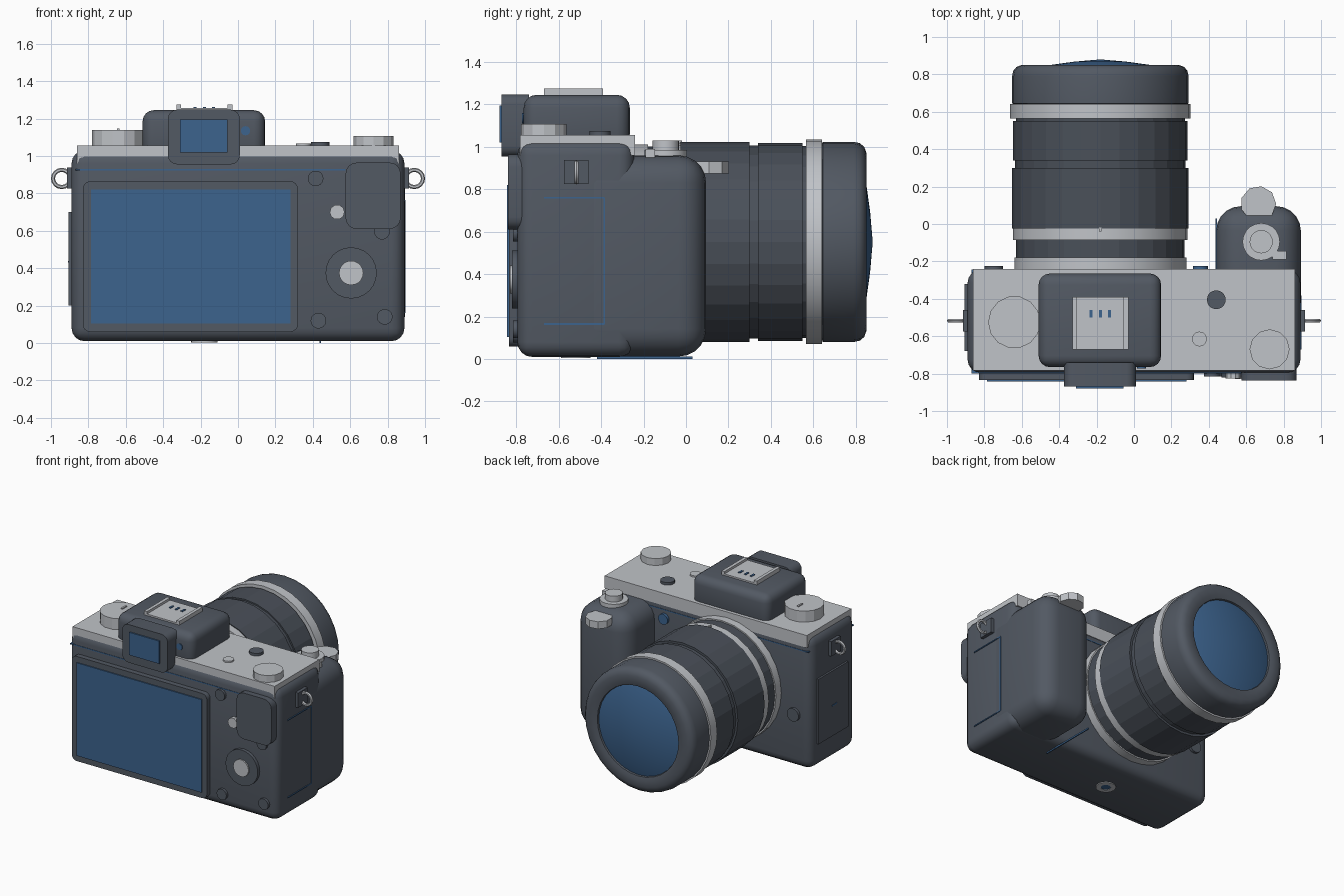
import bpy, bmesh
from math import radians, pi, cos, sin
from mathutils import Matrix, Vector

if "Cube" in bpy.data.objects:
    bpy.data.objects.remove(bpy.data.objects["Cube"], do_unlink=True)


def material(name, color):
    m = bpy.data.materials.new(name)
    m.use_nodes = True
    m.diffuse_color = (*color, 1)
    m.node_tree.nodes["Principled BSDF"].inputs["Base Color"].default_value = (*color, 1)
    return m


DARK = material("slate body", (0.085, 0.1, 0.125))
RUBBER = material("dark rubber", (0.068, 0.08, 0.1))
SILVER = material("silver metal", (0.53, 0.55, 0.58))
BLUE = material("blue glass", (0.045, 0.125, 0.27))


def finish(name, bm, mat, smooth=True):
    bmesh.ops.recalc_face_normals(bm, faces=bm.faces)
    me = bpy.data.meshes.new(name)
    bm.to_mesh(me)
    bm.free()
    me.materials.append(mat)
    if smooth:
        me.shade_smooth()
        me.set_sharp_from_angle(angle=radians(32))
    ob = bpy.data.objects.new(name, me)
    bpy.context.collection.objects.link(ob)
    return ob


def box(name, x, y, z, mat, r=0, axis=None, seg=4):
    """Box between ranges; edges rounded, optionally only those along one axis."""
    bm = bmesh.new()
    bmesh.ops.create_cube(bm, size=1)
    lo, hi = (Vector(v) for v in zip(x, y, z))
    for v in bm.verts:
        v.co = (lo + hi) / 2 + v.co * (hi - lo)
    if r:
        edges = [e for e in bm.edges if axis is None or
                 abs((e.verts[0].co - e.verts[1].co).normalized()["xyz".index(axis)]) > 0.9]
        bmesh.ops.bevel(bm, geom=edges, offset=r, segments=seg, profile=0.5, affect='EDGES')
    return finish(name, bm, mat)


def lathe(name, profile, center, axis, mat, n=24, smooth=True):
    """Spin (radius, height) points around the z or y axis."""
    bm = bmesh.new()
    rings = []
    for r, h in profile:
        count = n if r > 0 else 1
        pts = [(r * cos(2 * pi * i / n), r * sin(2 * pi * i / n), h) for i in range(count)]
        if axis == 'y':
            pts = [(a, h, b) for a, b, h in pts]
        rings.append([bm.verts.new(Vector(p) + Vector(center)) for p in pts])
    for a, b in zip(rings, rings[1:]):
        for i in range(n):
            j = (i + 1) % n
            if len(a) == 1:
                bm.faces.new((a[0], b[i], b[j]))
            elif len(b) == 1:
                bm.faces.new((a[i], a[j], b[0]))
            else:
                bm.faces.new((a[i], a[j], b[j], b[i]))
    return finish(name, bm, mat, smooth)


def disc(name, center, axis, r, h0, h1, mat, n=20, smooth=True):
    return lathe(name, [(0, h0), (r, h0), (r, h1), (0, h1)], center, axis, mat, n, smooth)


# Body, grip and top plate
box("body", (-0.89, 0.89), (-0.795, -0.245), (0.01, 1.03), DARK, 0.07)
box("grip", (0.44, 0.892), (-0.55, 0.095), (0.012, 0.96), DARK, 0.13, seg=5)
box("top_plate", (-0.86, 0.86), (-0.783, -0.24), (0.96, 1.055), SILVER)
box("body_seam", (-0.87, 0.575), (-0.798, -0.242), (0.922, 0.93), BLUE)
box("grip_base_seam", (0.436, 0.444), (-0.42, 0.03), (0, 0.012), BLUE)

# Viewfinder hump and eyepiece
box("viewfinder_hump", (-0.51, 0.145), (-0.765, -0.265), (1.0, 1.245), DARK, 0.06)
box("eyepiece", (-0.375, 0.01), (-0.87, -0.74), (0.955, 1.248), DARK, 0.05, 'y')
box("eyepiece_window", (-0.31, -0.055), (-0.88, -0.865), (1.02, 1.195), BLUE)
disc("eye_sensor", (0.04, 0, 1.135), 'y', 0.025, -0.772, -0.75, BLUE, 12)

# Accessory shoe
box("shoe_base", (-0.33, -0.03), (-0.67, -0.39), (1.235, 1.257), SILVER)
for x in (-0.33, -0.055):
    box("shoe_rail", (x, x + 0.025), (-0.67, -0.39), (1.25, 1.275), SILVER)
for x in (-0.23, -0.18, -0.13):
    box("shoe_contact", (x - 0.008, x + 0.008), (-0.5, -0.46), (1.255, 1.262), BLUE)

# Top dials and buttons
disc("left_dial", (-0.64, -0.525, 0), 'z', 0.14, 1.04, 1.14, SILVER, 14, False)
box("left_dial_mark", (-0.647, -0.633), (-0.5, -0.445), (1.13, 1.148), SILVER)
disc("rear_dial", (0.725, -0.67, 0), 'z', 0.107, 1.04, 1.108, SILVER, 12, False)
disc("power_button", (0.44, -0.405, 0), 'z', 0.05, 1.04, 1.075, DARK)
disc("top_button", (0.35, -0.615, 0), 'z', 0.04, 1.04, 1.066, SILVER, 12)
disc("shutter_collar", (0.68, -0.095, 0), 'z', 0.1, 0.94, 0.985, SILVER)
disc("shutter_button", (0.68, -0.095, 0), 'z', 0.062, 0.97, 1.03, SILVER)
box("shutter_lever", (0.74, 0.815), (-0.19, -0.145), (0.95, 0.99), SILVER)
disc("front_dial", (0.665, 0.108, 0), 'z', 0.095, 0.875, 0.93, SILVER, 9, False)

# Rear screen and controls
box("screen_frame", (-0.83, 0.32), (-0.835, -0.78), (0.06, 0.865), DARK, 0.04, 'y')
box("screen", (-0.785, 0.28), (-0.843, -0.83), (0.105, 0.82), BLUE)
box("thumb_rest", (0.575, 0.87), (-0.838, -0.77), (0.61, 0.965), DARK, 0.06, 'y')
disc("control_wheel", (0.605, 0, 0.375), 'y', 0.137, -0.82, -0.78, DARK, 24)
disc("wheel_button", (0.605, 0, 0.375), 'y', 0.065, -0.83, -0.8, SILVER, 20)
for x, z in ((0.415, 0.88), (0.43, 0.12), (0.785, 0.14), (0.77, 0.595)):
    disc("rear_button", (x, 0, z), 'y', 0.042, -0.815, -0.78, DARK, 14)
disc("record_button", (0.53, 0, 0.7), 'y', 0.04, -0.825, -0.78, SILVER, 10)

# Strap lugs with rings on both sides
for s, side in ((1, "left"), (-1, "right")):
    box(side + "_strap_lug", sorted((s * 0.87, s * 0.915)), (-0.575, -0.46), (0.825, 0.938), DARK)
    ring = [(0.046 + 0.011 * cos(a * pi / 3), 0.011 * sin(a * pi / 3)) for a in range(7)]
    lathe(side + "_strap_ring", ring, (s * 0.943, -0.517, 0.88), 'y', SILVER, 16)

# Side panels
for z in (0.165, 0.76):
    box("grip_side_line", (0.885, 0.896), (-0.67, -0.385), (z - 0.004, z + 0.004), BLUE)
box("grip_side_line", (0.885, 0.896), (-0.389, -0.381), (0.165, 0.76), BLUE)
box("port_door", (-0.905, -0.88), (-0.68, -0.32), (0.2, 0.7), DARK)
box("port_door_mark", (-0.909, -0.9), (-0.54, -0.48), (0.43, 0.44), BLUE)

# Front button, lamp and tripod socket
disc("lens_release", (-0.75, 0, 0.42), 'y', 0.05, -0.26, -0.225, DARK)
disc("focus_lamp", (0.355, 0, 0.86), 'y', 0.04, -0.26, -0.225, BLUE)
lathe("tripod_ring", [(0.035, 0.03), (0.035, 0.004), (0.07, 0.004), (0.07, 0.03)],
      (-0.18, -0.52, 0), 'z', SILVER)
disc("tripod_hole", (-0.18, -0.52, 0), 'z', 0.036, 0.007, 0.03, BLUE)

# Lens barrel, stacked from the mount outwards
LENS = (-0.18, 0, 0.552)
bands = [
    ("mount_ring", 0.46, -0.26, -0.18, SILVER),
    ("rear_barrel", 0.45, -0.18, -0.085, RUBBER),
    ("aperture_ring", 0.466, -0.085, -0.025, SILVER),
    ("focus_grip", 0.472, -0.025, 0.3, RUBBER),
    ("barrel_gap", 0.455, 0.3, 0.34, RUBBER),
    ("zoom_grip", 0.466, 0.34, 0.55, RUBBER),
    ("front_gap", 0.452, 0.55, 0.57, RUBBER),
]
for name, r, y0, y1, mat in bands:
    disc(name, LENS, 'y', r, y0, y1, mat, 28, mat is SILVER)
disc("trim_ring", LENS, 'y', 0.482, 0.565, 0.642, SILVER, 32)
box("index_mark", (-0.187, -0.173), (-0.04, -0.02), (1.01, 1.03), SILVER)
lathe("front_barrel", [(0.45, 0.635), (0.472, 0.645), (0.472, 0.79), (0.465, 0.82),
                       (0.448, 0.84), (0.42, 0.85), (0.375, 0.85), (0.345, 0.842),
                       (0.335, 0.8)], LENS, 'y', DARK, 32)
lathe("front_glass", [(0.345, 0.828), (0.27, 0.85), (0.14, 0.868), (0, 0.88)],
      LENS, 'y', BLUE, 32)
